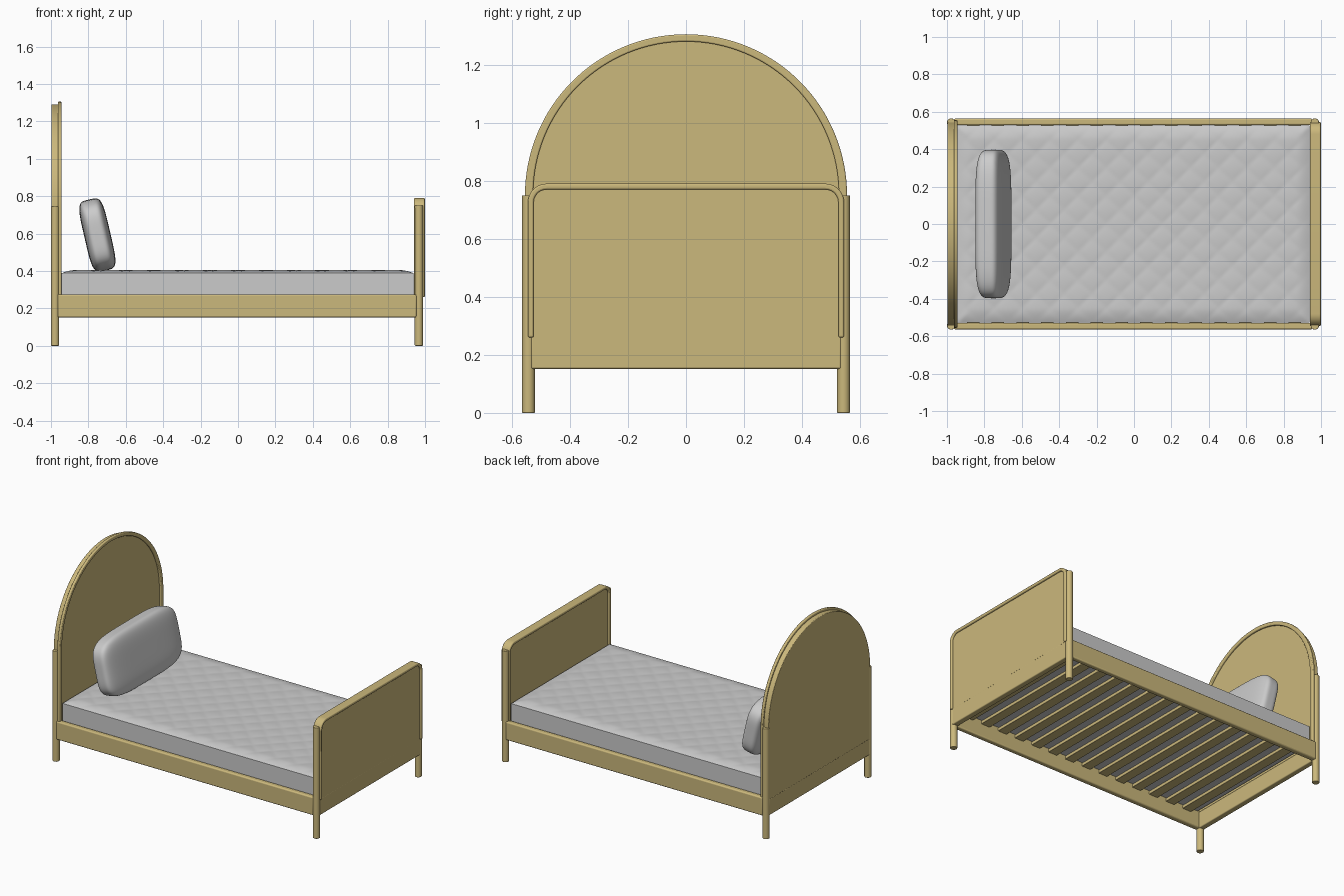
import bpy, bmesh
from math import sin, cos, pi, radians
from mathutils import Matrix

if "Cube" in bpy.data.objects:
    bpy.data.objects.remove(bpy.data.objects["Cube"])

wood = bpy.data.materials.new("wood")
wood.diffuse_color = (0.60, 0.48, 0.20, 1)
wood.use_nodes = True
wood.node_tree.nodes["Principled BSDF"].inputs["Base Color"].default_value = wood.diffuse_color


def finish(name, bm, mat=wood, bevel=0.0, angle=35):
    bmesh.ops.recalc_face_normals(bm, faces=bm.faces)
    me = bpy.data.meshes.new(name)
    bm.to_mesh(me)
    bm.free()
    ob = bpy.data.objects.new(name, me)
    bpy.context.collection.objects.link(ob)
    if mat:
        me.materials.append(mat)
    if bevel:
        m = ob.modifiers.new("bevel", 'BEVEL')
        m.width, m.segments, m.limit_method = bevel, 3, 'ANGLE'
        m.angle_limit = radians(40)
    bpy.ops.object.select_all(action='DESELECT')
    ob.select_set(True)
    bpy.context.view_layer.objects.active = ob
    bpy.ops.object.shade_smooth_by_angle(angle=radians(angle))
    return ob


def box(name, x0, x1, y0, y1, z0, z1, bevel=0.0):
    bm = bmesh.new()
    bmesh.ops.create_cube(bm, size=1)
    for v in bm.verts:
        v.co.x = x0 + (v.co.x + .5) * (x1 - x0)
        v.co.y = y0 + (v.co.y + .5) * (y1 - y0)
        v.co.z = z0 + (v.co.z + .5) * (z1 - z0)
    return finish(name, bm, bevel=bevel)


def outline(w, z0, top, r, n):
    """Open (y, z) path: up one side, round both top corners, down the other."""
    pts = [(w, z0)]
    for k in range(2):
        s = 1 - 2 * k
        for i in range(n + 1):
            if k and i == 0 and r >= w:
                continue
            a = pi / 2 * (k + i / n)
            pts.append((s * (w - r) + r * cos(a), top - r + r * sin(a)))
    return pts + [(-w, z0)]


def panel(name, pts, x0, x1, bevel):
    bm = bmesh.new()
    f = bm.faces.new([bm.verts.new((x0, y, z)) for y, z in pts])
    ex = bmesh.ops.extrude_face_region(bm, geom=[f])
    for v in ex['geom']:
        if isinstance(v, bmesh.types.BMVert):
            v.co.x = x1
    return finish(name, bm, bevel=bevel)


def rim(name, outer, inner, x0, x1, bevel):
    bm = bmesh.new()
    rings = [[bm.verts.new((x, y, z)) for x, (y, z) in
              ((x0, o), (x1, o), (x1, i), (x0, i))] for o, i in zip(outer, inner)]
    for a, b in zip(rings, rings[1:]):
        for k in range(4):
            bm.faces.new((a[k], a[(k + 1) % 4], b[(k + 1) % 4], b[k]))
    bm.faces.new(rings[0])
    bm.faces.new(rings[-1])
    return finish(name, bm, bevel=bevel)


# Round corner posts
for end, x, top in (("head", -0.978, 0.745), ("foot", 0.967, 0.75)):
    for side, y in (("front", -0.543), ("back", 0.543)):
        bm = bmesh.new()
        bmesh.ops.create_cone(bm, cap_ends=True, segments=32, radius1=0.022, radius2=0.022,
                              depth=top, matrix=Matrix.Translation((x, y, top / 2)))
        finish(f"{end}_post_{side}", bm, bevel=0.003)

# Arched headboard
panel("headboard_panel", outline(0.543, 0.26, 1.29, 0.543, 32), -0.997, -0.956, 0.004)
rim("headboard_rim", outline(0.555, 0.26, 1.305, 0.555, 32),
    outline(0.527, 0.26, 1.28, 0.527, 32), -0.963, -0.944, 0.005)

# Footboard with rounded corners
panel("footboard_panel", outline(0.532, 0.26, 0.78, 0.055, 10), 0.953, 0.988, 0)
rim("footboard_rim", outline(0.545, 0.26, 0.79, 0.065, 10),
    outline(0.525, 0.26, 0.77, 0.045, 10), 0.941, 0.999, 0.006)

# Side and end rails
for side, s in (("front", -1), ("back", 1)):
    ys = sorted((s * 0.528, s * 0.563))
    box(f"side_rail_{side}", -0.965, 0.955, *ys, 0.152, 0.275, 0.008)
box("head_rail", -0.996, -0.957, -0.535, 0.535, 0.152, 0.265, 0.006)
box("foot_rail", 0.948, 0.988, -0.535, 0.535, 0.152, 0.265, 0.006)

# Slats across the base
N = 14
for i in range(N):
    x = -0.86 + 1.72 * i / (N - 1)
    box(f"slat_{i + 1}", x - 0.033, x + 0.033, -0.535, 0.535, 0.24, 0.262, 0.003)

# Mattress: quilted top falling to a soft edge, straight sides
nx, ny = 160, 90
X0, X1, W = -0.943, 0.938, 0.526
bm = bmesh.new()


def top_z(x, y):
    edge = min(x - X0, X1 - x, W - abs(y))
    t = min(1, max(0, edge / 0.07))
    quilt = abs(sin(pi * (x + y) / 0.15) * sin(pi * (x - y) / 0.15)) ** 0.5
    return 0.388 + 0.013 * (1 - (1 - t) ** 2) + 0.004 * t * quilt


grid = []
for i in range(nx + 1):
    x = X0 + (X1 - X0) * i / nx
    grid.append([])
    for j in range(ny + 1):
        y = -W + 2 * W * j / ny
        grid[-1].append(bm.verts.new((x, y, top_z(x, y))))
for i in range(nx):
    for j in range(ny):
        bm.faces.new((grid[i][j], grid[i + 1][j], grid[i + 1][j + 1], grid[i][j + 1]))
ex = bmesh.ops.extrude_edge_only(bm, edges=[e for e in bm.edges if e.is_boundary])
low = [v for v in ex['geom'] if isinstance(v, bmesh.types.BMVert)]
for v in low:
    v.co.z = 0.263
bmesh.ops.holes_fill(bm, edges=[e for e in bm.edges if e.is_boundary], sides=0)
finish("mattress", bm, None)

# Pillow: rounded block leaning back toward the headboard
bm = bmesh.new()
bmesh.ops.create_cube(bm, size=2)
bmesh.ops.subdivide_edges(bm, edges=bm.edges[:], cuts=23, use_grid_fill=True)
P = 4.5
for v in bm.verts:
    n = sum(abs(c) ** P for c in v.co) ** (1 / P)
    v.co /= n
    v.co.x *= 0.07
    v.co.y *= 0.397
    v.co.z *= 0.195
bm.transform(Matrix.Translation((-0.752, 0, 0.592)) @ Matrix.Rotation(radians(-13), 4, 'Y'))
finish("pillow", bm, None, angle=60)
